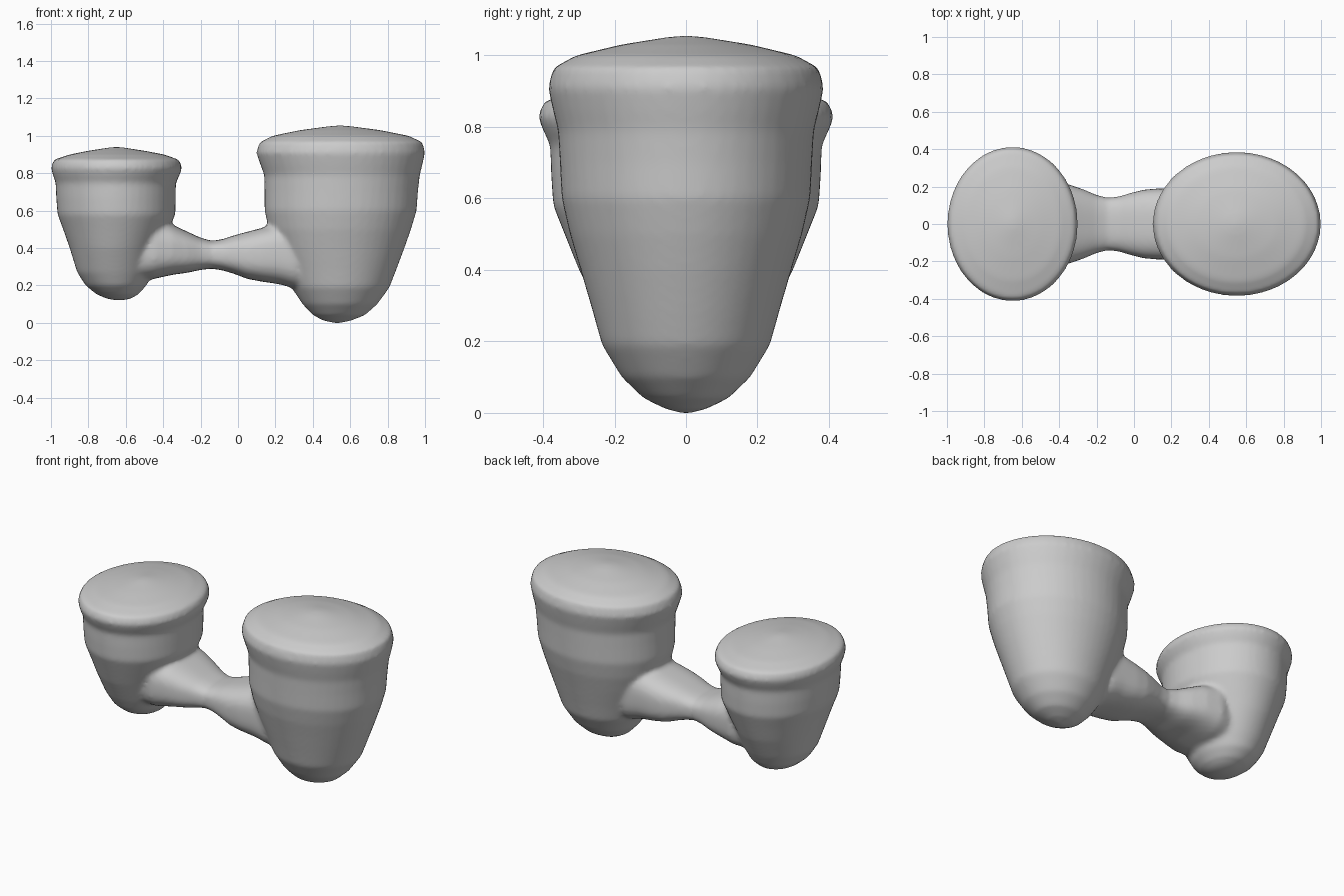
import bpy, bmesh, math

if "Cube" in bpy.data.objects:
    bpy.data.objects.remove(bpy.data.objects["Cube"])

N = 48


def loft(name, rings, axis, power=1.0):
    """Skin rings of (position, low, high, half_depth) along 'x' or 'z'."""
    bm = bmesh.new()
    loops = []
    for pos, lo, hi, half in rings:
        loop = []
        for i in range(N):
            t = 2 * math.pi * i / N
            c, s = math.cos(t), math.sin(t)
            u = (lo + hi) / 2 + (hi - lo) / 2 * math.copysign(abs(c) ** power, c)
            y = half * math.copysign(abs(s) ** power, s)
            loop.append(bm.verts.new((u, y, pos) if axis == 'z' else (pos, y, u)))
        loops.append(loop)
    for a, b in zip(loops, loops[1:]):
        for i in range(N):
            j = (i + 1) % N
            bm.faces.new((a[i], a[j], b[j], b[i]))
    bm.faces.new(loops[0])
    bm.faces.new(loops[-1])
    bmesh.ops.recalc_face_normals(bm, faces=bm.faces)
    me = bpy.data.meshes.new(name)
    bm.to_mesh(me)
    bm.free()
    ob = bpy.data.objects.new(name, me)
    bpy.context.collection.objects.link(ob)
    return ob


# Large cup: rounded base, flared body, bulging rim, shallow domed top
large = loft("twin_cup_body", [
    (0.0, .51, .55, .015), (.012, .455, .605, .06), (.042, .40, .68, .12),
    (.10, .345, .745, .18), (.19, .285, .81, .235), (.28, .25, .845, .26),
    (.40, .20, .89, .295), (.50, .165, .925, .325), (.60, .142, .955, .348),
    (.70, .142, .962, .353), (.79, .14, .972, .358), (.85, .118, .987, .373),
    (.91, .098, 1.0, .386), (.965, .115, .987, .372), (1.0, .185, .912, .308),
    (1.03, .33, .762, .183), (1.05, .48, .61, .06), (1.055, .53, .56, .015)], 'z')

# Small cup
small = loft("small_cup", [
    (.12, -.65, -.62, .02), (.13, -.705, -.57, .08), (.155, -.76, -.53, .14),
    (.20, -.815, -.49, .195), (.27, -.86, -.455, .235), (.40, -.90, -.415, .30),
    (.50, -.935, -.37, .34), (.58, -.965, -.335, .372), (.67, -.972, -.333, .378),
    (.75, -.975, -.332, .38), (.79, -.99, -.312, .40), (.83, -1.0, -.298, .415),
    (.872, -.985, -.315, .397), (.90, -.90, -.395, .30), (.92, -.80, -.50, .18),
    (.937, -.69, -.61, .05), (.94, -.66, -.64, .015)], 'z')

# Waisted bridge between the cups
bridge = loft("bridge", [
    (-.60, .22, .56, .20), (-.45, .235, .56, .23), (-.35, .257, .525, .212),
    (-.27, .268, .487, .185), (-.20, .283, .455, .155), (-.14, .29, .438, .14),
    (-.08, .28, .448, .147), (-.02, .262, .468, .165), (.05, .235, .487, .183),
    (.13, .22, .508, .19), (.22, .207, .53, .19), (.30, .185, .53, .19),
    (.40, .18, .53, .17)], 'x', 0.7)

# Fuse into one skin with softly blended joints
for part in (small, bridge):
    part.hide_render = True
    mod = large.modifiers.new("join_" + part.name, 'BOOLEAN')
    mod.operation = 'UNION'
    mod.solver = 'EXACT'
    mod.object = part
rem = large.modifiers.new("one_skin", 'REMESH')
rem.mode = 'VOXEL'
rem.voxel_size = 0.014
rem.use_smooth_shade = True
sm = large.modifiers.new("soften", 'SMOOTH')
sm.factor = 0.5
sm.iterations = 6

bpy.context.view_layer.update()
mesh = bpy.data.meshes.new_from_object(
    large.evaluated_get(bpy.context.evaluated_depsgraph_get()))
large.modifiers.clear()
large.data = mesh
for part in (small, bridge):
    bpy.data.objects.remove(part)
for p in mesh.polygons:
    p.use_smooth = True
